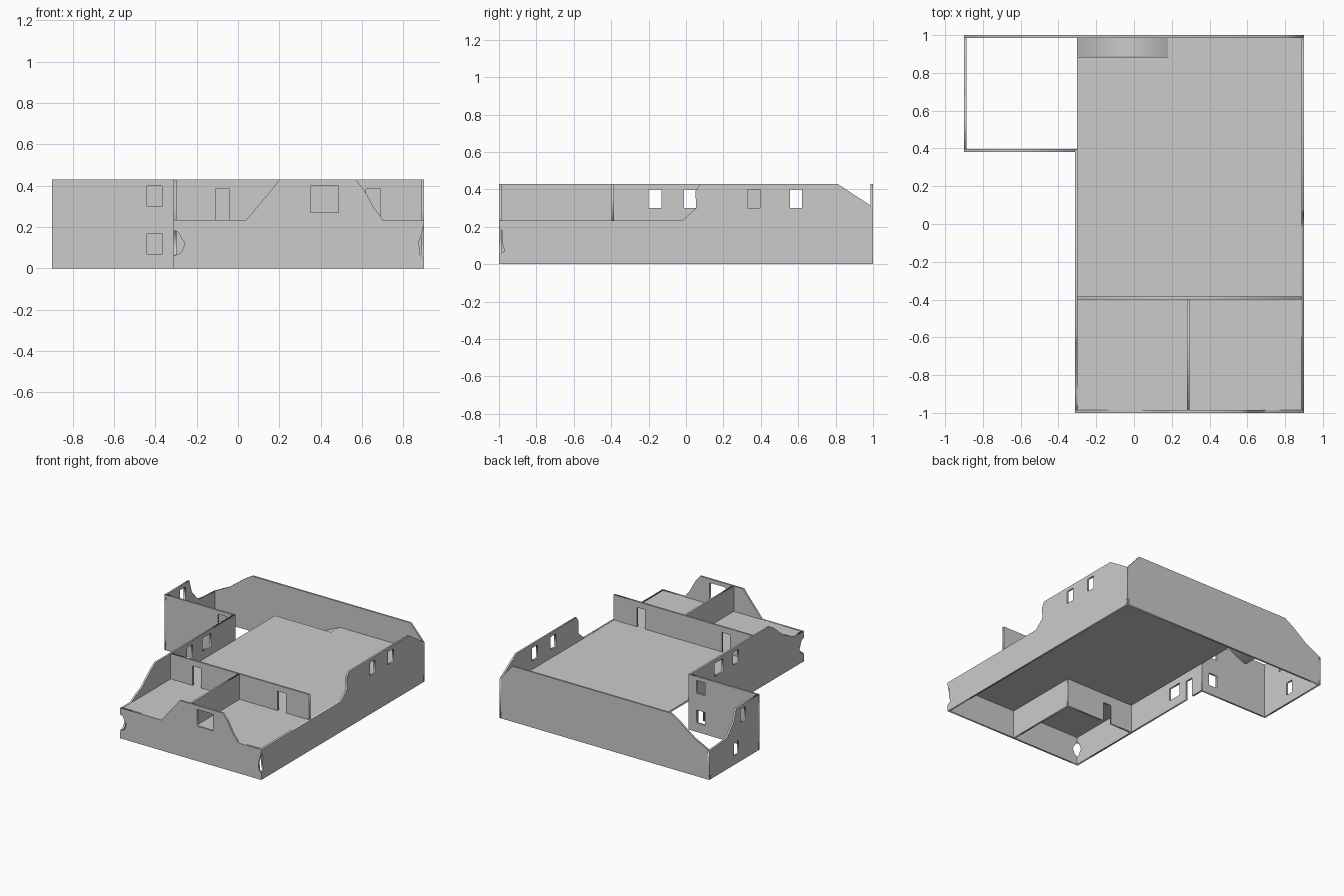
import bpy
from math import pi

if "Cube" in bpy.data.objects:
    bpy.data.objects.remove(bpy.data.objects["Cube"])

T = 0.014            # wall thickness
F, H = 0.235, 0.43   # upper floor level, wall top


def rect(u0, u1, v0, v1):
    return [(u0, v0), (u1, v0), (u1, v1), (u0, v1)]


def panel(name, axis, pos, outline, holes=(), thick=T):
    """Flat panel from an outline with holes; axis 'x', 'y' = run of a wall, 'z' = lying flat."""
    cu = bpy.data.curves.new(name, 'CURVE')
    cu.dimensions = '2D'
    cu.fill_mode = 'BOTH'
    cu.extrude = thick / 2
    for pts in (outline, *holes):
        sp = cu.splines.new('POLY')
        sp.points.add(len(pts) - 1)
        sp.use_cyclic_u = True
        for p, (u, v) in zip(sp.points, pts):
            p.co = (u, v, 0, 1)
    ob = bpy.data.objects.new(name, cu)
    bpy.context.collection.objects.link(ob)
    if axis == 'x':
        ob.rotation_euler, ob.location = (pi / 2, 0, 0), (0, pos, 0)
    elif axis == 'y':
        ob.rotation_euler, ob.location = (pi / 2, 0, pi / 2), (pos, 0, 0)
    else:
        ob.location = (0, 0, pos)
    bpy.ops.object.select_all(action='DESELECT')
    ob.select_set(True)
    bpy.context.view_layer.objects.active = ob
    bpy.ops.object.convert(target='MESH')


h = T / 2
UP, LOW = (0.30, 0.40), (0.07, 0.17)   # window heights on the two storeys

# Front wall: broken top, chipped corners, one window
panel("front_wall", 'x', -1 + h,
      [(-.312, 0), (.9, 0), (.9, .05), (.88, .07), (.875, .13), (.89, .17), (.9, .22),
       (.9, F), (.70, F), (.685, .26), (.66, .29), (.61, .38), (.57, H), (.20, H),
       (.17, .39), (.04, F), (-.312, F), (-.312, .185), (-.29, .175), (-.257, .12),
       (-.275, .075), (-.312, .06)],
      [rect(.35, .487, .27, .40)])

# Right wall: collapsed in the front half, sloped at the back corner
panel("right_wall", 'y', .9 - h,
      [(-1, 0), (1, 0), (1, .305), (.81, H), (.075, H), (.05, .39), (.055, .30),
       (-.02, F), (-1, F), (-1, .22), (-.98, .17), (-.985, .12), (-.97, .07), (-1, .05)],
      [rect(.33, .395, *UP), rect(.555, .62, *UP)])

# Back wall: full width, sloped at both ends
panel("back_wall", 'x', 1 - h,
      [(-.9, 0), (.9, 0), (.9, .305), (.79, H), (-.57, H), (-.65, .38), (-.77, .29), (-.9, .225)])

# Left wall of the main block with ground door and windows
panel("left_wall", 'y', -.312 + h,
      [(-1, 0), (.22, 0), (.22, .15), (.29, .15), (.29, 0), (.395, 0), (.395, H), (-.58, H),
       (-.63, .40), (-.75, .30), (-.82, .27), (-.88, F), (-1, F), (-1, .185), (-.97, .17),
       (-.945, .11), (-.97, .07), (-1, .06)],
      [rect(-.2, -.13, *UP), rect(-.01, .095, *UP), rect(.04, .15, *LOW)])

# Side wing
panel("wing_front_wall", 'x', .382 + h, rect(-.9, -.3, 0, H),
      [rect(-.44, -.367, *UP), rect(-.44, -.367, *LOW)])
panel("wing_left_wall", 'y', -.9 + h,
      [(.382, 0), (1, 0), (1, .225), (.85, .235), (.78, .245), (.70, .33), (.67, H), (.382, H)],
      [rect(.555, .62, *UP), rect(.64, .70, *LOW)])

# Upper partitions
D = .385
panel("upper_cross_wall", 'x', -.392,
      [(-.305, F - .01), (-.11, F - .01), (-.11, D), (-.04, D), (-.04, F - .01),
       (.62, F - .01), (.62, D), (.69, D), (.69, F - .01), (.89, F - .01), (.89, H), (-.305, H)])
panel("upper_divider", 'y', .287, rect(-.99, -.392, F - .01, H))

# Ground floor partitions enclosing the front left room
panel("lower_cross_wall", 'x', -.392,
      [(-.305, 0), (-.11, 0), (-.11, .15), (-.04, .15), (-.04, 0), (.294, 0),
       (.294, F - .01), (-.305, F - .01)])
panel("lower_divider", 'y', .287, rect(-.99, -.392, 0, F - .01))

# Upper floor with stairwell opening at the back left, and the ramp in it
panel("upper_floor", 'z', F - .008,
      [(-.302, -.99), (.89, -.99), (.89, .99), (.18, .99), (.18, .885), (-.302, .885)], thick=.014)
panel("stair_ramp", 'x', .938,
      [(-.302, 0), (-.275, 0), (.18, F - .016), (.18, F - .002), (-.302, .012)], thick=.105)
